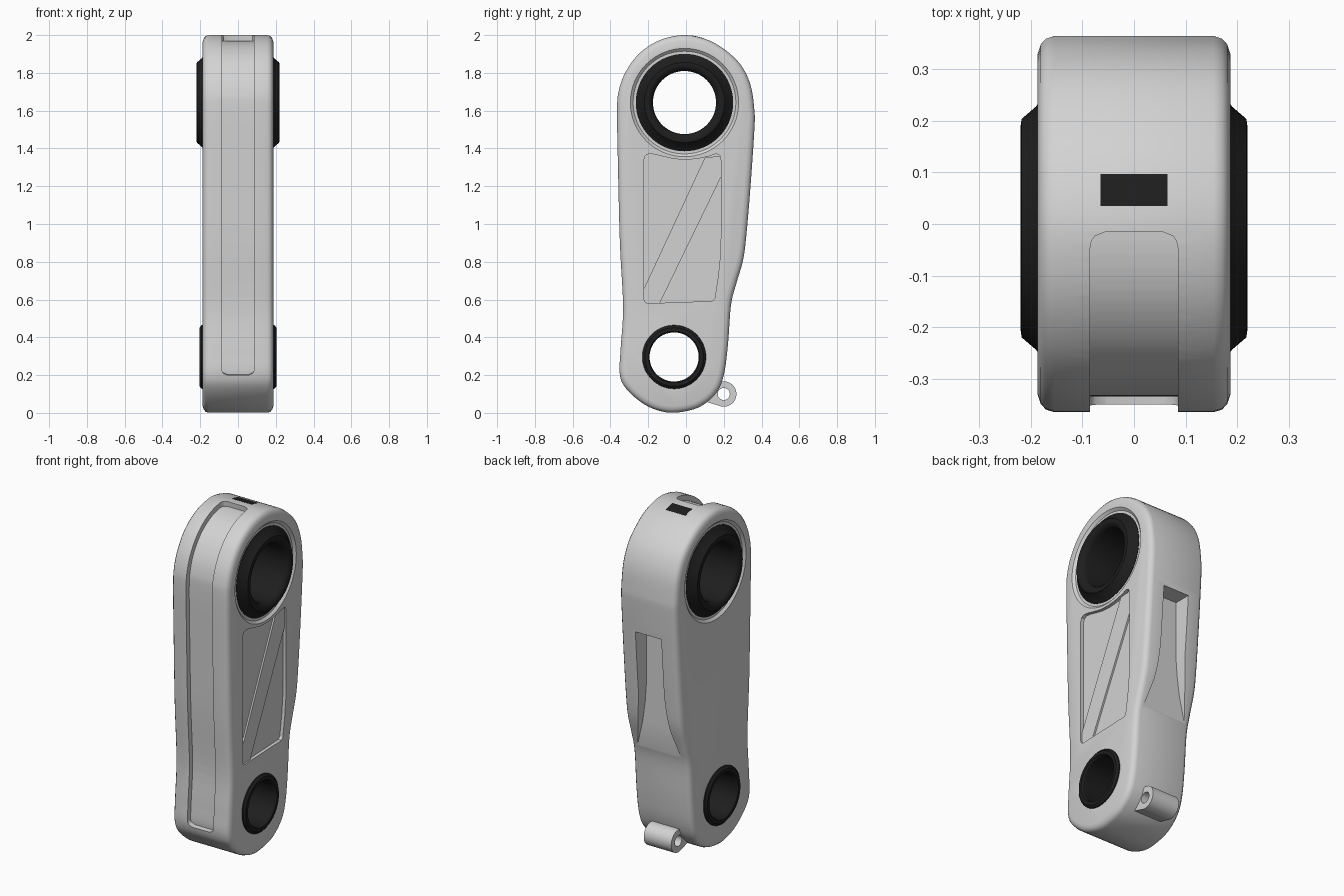
import bpy, bmesh, math
from mathutils import Vector

if "Cube" in bpy.data.objects:
    bpy.data.objects.remove(bpy.data.objects["Cube"])


def material(name, v):
    m = bpy.data.materials.new(name)
    m.diffuse_color = (v, v, v, 1)
    m.use_nodes = True
    m.node_tree.nodes["Principled BSDF"].inputs["Base Color"].default_value = m.diffuse_color
    return m


GREY = material("light_grey", 0.65)
BLACK = material("rubber_black", 0.013)


def loft(name, loops, mat=None, ring=False):
    """Bridge equal-sized loops; cap both ends, or join them when ring."""
    bm = bmesh.new()
    rows = [[bm.verts.new(p) for p in loop] for loop in loops]
    pairs = list(zip(rows, rows[1:])) + ([(rows[-1], rows[0])] if ring else [])
    for a, b in pairs:
        for i in range(len(a)):
            j = (i + 1) % len(a)
            bm.faces.new((a[i], a[j], b[j], b[i]))
    if not ring:
        bm.faces.new(rows[0])
        bm.faces.new(rows[-1])
    bmesh.ops.recalc_face_normals(bm, faces=bm.faces)
    me = bpy.data.meshes.new(name)
    bm.to_mesh(me)
    bm.free()
    me.materials.append(mat or GREY)
    ob = bpy.data.objects.new(name, me)
    bpy.context.collection.objects.link(ob)
    return ob


def prism(name, poly, x0, x1, mat=None):
    return loft(name, [[(x, y, z) for y, z in poly] for x in (x0, x1)], mat)


def lathe(name, profile, cy, cz, mat=None, ring=False, n=64):
    angs = [2 * math.pi * i / n for i in range(n)]
    return loft(name, [[(x, cy + r * math.cos(a), cz + r * math.sin(a)) for a in angs]
                       for r, x in profile], mat, ring)


def mirrored(half):
    """Continue an (r, x) profile from +x round to -x."""
    return half + [(r, -x) for r, x in reversed(half)]


def select(ob):
    bpy.ops.object.select_all(action='DESELECT')
    ob.select_set(True)
    bpy.context.view_layer.objects.active = ob


def cut(ob, cutter):
    mod = ob.modifiers.new("cut", 'BOOLEAN')
    mod.operation, mod.solver, mod.object = 'DIFFERENCE', 'EXACT', cutter
    select(ob)
    bpy.ops.object.modifier_apply(modifier=mod.name)
    bpy.data.objects.remove(cutter)


def smooth(ob, deg=32):
    select(ob)
    bpy.ops.object.shade_smooth_by_angle(angle=math.radians(deg))


def spline(pts, n=5):
    """Closed smooth curve through the points."""
    out, c = [], len(pts)
    for i in range(c):
        a, b, d, e = (Vector(pts[(i + k) % c]) for k in (-1, 0, 1, 2))
        for s in range(n):
            t = s / n
            out.append(0.5 * (2 * b + (d - a) * t + (2 * a - 5 * b + 4 * d - e) * t * t
                              + (3 * b - a - 3 * d + e) * t ** 3))
    return out


def offset(curve, d, closed=True):
    """Move a counter-clockwise curve outward by d."""
    c, out = len(curve), []
    for i, p in enumerate(curve):
        lo, hi = (i - 1, (i + 1) % c) if closed else (max(i - 1, 0), min(i + 1, c - 1))
        t = (curve[hi] - curve[lo]).normalized()
        out.append(p + Vector((t.y, -t.x)) * d)
    return out


def resample(path, n):
    acc = [0]
    for a, b in zip(path, path[1:]):
        acc.append(acc[-1] + (b - a).length)
    out, k = [], 0
    for i in range(n + 1):
        s = acc[-1] * i / n
        while k < len(path) - 2 and acc[k + 1] < s:
            k += 1
        out.append(path[k].lerp(path[k + 1], (s - acc[k]) / (acc[k + 1] - acc[k])))
    return out, acc[-1] / n


# Side outline (y, z), from the top down the front and up the back
outline = spline([(-.015, 2.0), (-.14, 1.973), (-.245, 1.905), (-.317, 1.81), (-.355, 1.71),
                  (-.365, 1.6), (-.36, 1.3), (-.35, .9), (-.333, .56), (-.346, .34),
                  (-.35, .2), (-.31, .12), (-.217, .043), (-.12, .006), (-.03, .004),
                  (.075, .033), (.16, .105), (.2, .2), (.222, .36), (.238, .57),
                  (.265, .68), (.3, .8), (.317, .915), (.34, 1.18), (.362, 1.5),
                  (.362, 1.6), (.342, 1.735), (.288, 1.845), (.196, 1.93), (.1, 1.98)])

# Main body with softened rims
rim = [(.187, .034), (.181, .016), (.171, .005), (.155, 0)]
steps = rim + [(-x, d) for x, d in reversed(rim)]
body = loft("body", [[(x, p.x, p.y) for p in offset(outline, -d)] for x, d in steps])

# Front channel running up and over the top, with rounded ends
path = [p for p in outline if p.x < -.012 and p.y > .2]
path, step = resample(path, 230)
inner, outer = offset(path, -.03, False), offset(path, .08, False)
R, loops = .03, []
for i, (a, b) in enumerate(zip(inner, outer)):
    s = min(R, min(i, len(path) - 1 - i) * step)
    w = .085 - R + math.sqrt(R * R - (R - s) ** 2)
    loops.append([(-w, a.x, a.y), (w, a.x, a.y), (w, b.x, b.y), (-w, b.x, b.y)])
cut(body, loft("channel_cutter", loops))

# Back recess, flaring towards its lower end
half = [(.085, 1.35), (.085, 1.0), (.092, .9), (.108, .78), (.135, .66), (.15, .58)]
shape = half + [(-x, z) for x, z in reversed(half)]
cut(body, loft("recess_cutter", [[(x, y, z) for x, z in shape] for y in (.25, .5)]))

# Bores, the upper one with a shallow sunk seat on both sides
UP, LOW = (-.008, 1.643), (-.063, .296)
cut(body, lathe("upper_cutter", mirrored([(.29, .3), (.29, .19), (.272, .174), (.21, .174)]), *UP))
cut(body, lathe("lower_cutter", mirrored([(.15, .3)]), *LOW))

# Side panel with a diagonal rib
panel = [(-.195, 1.372), (-.215, 1.362), (-.222, 1.34), (-.222, .6), (-.215, .585), (-.2, .58),
         (.14, .592), (.152, .605), (.17, .72), (.18, .82), (.184, .92), (.184, 1.34),
         (.178, 1.365), (.16, 1.372), (.12, 1.358), (.06, 1.345), (0, 1.34),
         (-.06, 1.344), (-.12, 1.357), (-.16, 1.368)]
cut(body, prism("panel_cutter", panel, .167, .3))
smooth(body)
prism("diagonal_rib", [(-.224, .655), (-.224, .578), (-.14, .578), (.186, 1.25),
                       (.186, 1.36), (.1, 1.352)], .15, .177)

# Bushings lining the bores
smooth(lathe("upper_bushing", mirrored([(.167, .19), (.172, .204), (.185, .216), (.198, .22),
                                        (.212, .218), (.236, .19), (.258, .176), (.258, .16)]),
             *UP, BLACK, True))
smooth(lathe("lower_bushing", mirrored([(.13, .195), (.136, .204), (.155, .204), (.168, .193),
                                        (.17, .17)]), *LOW, BLACK, True))

# Lanyard lug at the lower back
arc = [math.radians(-115 + 210 * i / 28) for i in range(29)]
lug = prism("lug", [(.2 + .067 * math.cos(a), .1 + .067 * math.sin(a)) for a in arc]
            + [(.13, .17), (.09, .1), (.1, .06)], -.09, .09)
cut(lug, lathe("lug_cutter", mirrored([(.032, .2)]), .2, .1, n=32))
smooth(lug)

# Port on the top, following the curve of the shell
top = sorted((p for p in outline if p.y > 1.9), key=lambda p: p.x)


def top_z(y):
    for a, b in zip(top, top[1:]):
        if a.x <= y <= b.x:
            return a.y + (b.y - a.y) * (y - a.x) / (b.x - a.x)


ys = [.035 + .062 * i / 6 for i in range(7)]
prism("port", [(y, top_z(y) - .006) for y in ys] + [(y, top_z(y) + .001) for y in reversed(ys)],
      -.065, .065, BLACK)
